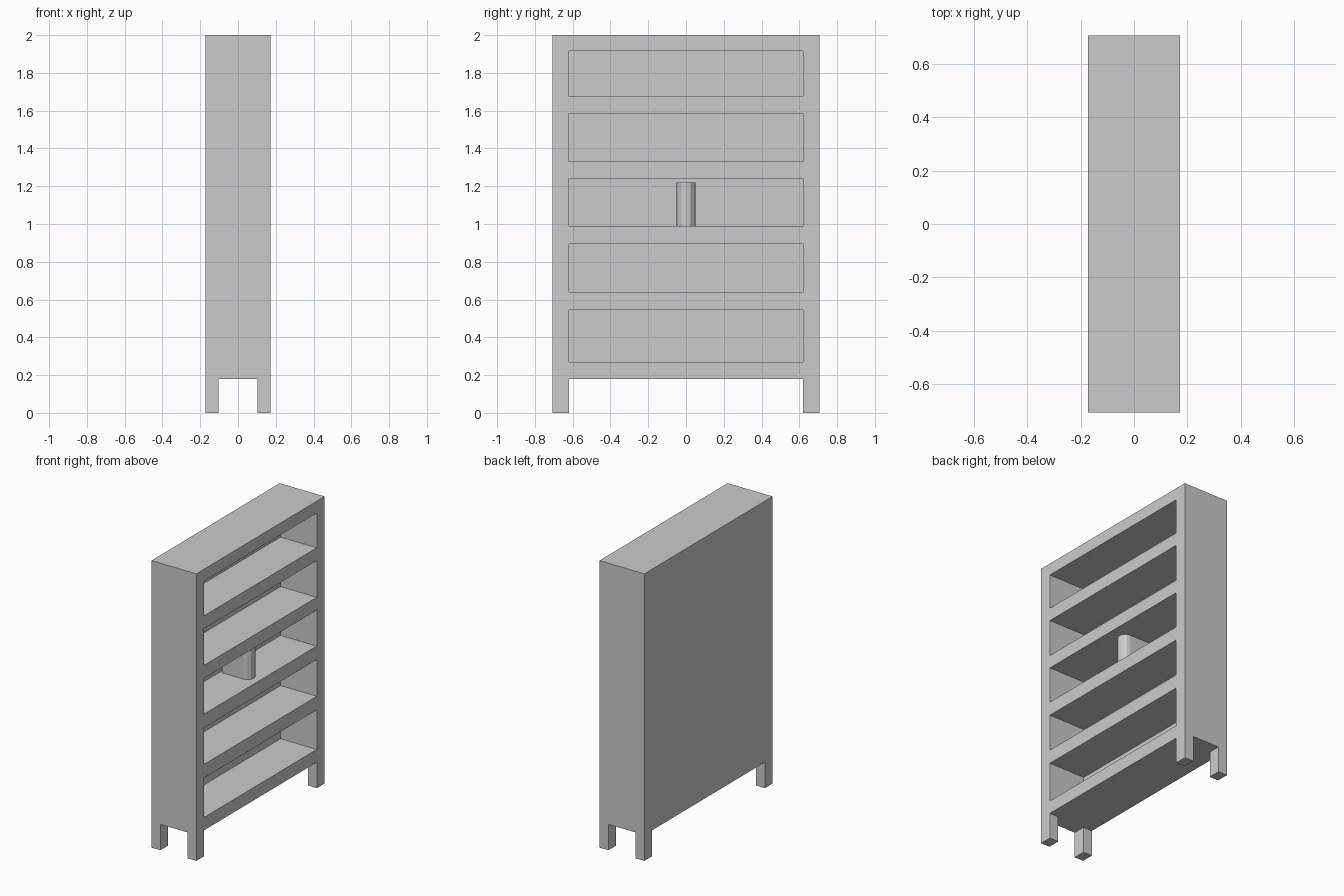
import bpy, bmesh
from math import sin, cos, pi

if "Cube" in bpy.data.objects:
    bpy.data.objects.remove(bpy.data.objects["Cube"])

X, Y, TOP = 0.173, 0.706, 2.0      # half depth, half width, height
LEG_X, LEG_Y, LEG_H = 0.104, 0.62, 0.18
BACK = -0.106                      # inner face of back panel


def make_object(name, bm):
    bmesh.ops.recalc_face_normals(bm, faces=bm.faces)
    mesh = bpy.data.meshes.new(name)
    bm.to_mesh(mesh)
    bm.free()
    obj = bpy.data.objects.new(name, mesh)
    bpy.context.collection.objects.link(obj)
    return obj


def prism(name, outline, z0, z1):
    bm = bmesh.new()
    face = bm.faces.new([bm.verts.new((x, y, z0)) for x, y in outline])
    top = bmesh.ops.extrude_face_region(bm, geom=[face])["geom"]
    verts = [g for g in top if isinstance(g, bmesh.types.BMVert)]
    bmesh.ops.translate(bm, verts=verts, vec=(0, 0, z1 - z0))
    return make_object(name, bm)


def box(name, x0, x1, y0, y1, z0, z1):
    return prism(name, [(x0, y0), (x1, y0), (x1, y1), (x0, y1)], z0, z1)


# Bookcase body, carved from one block
bookcase = box("bookcase", -X, X, -Y, Y, 0, TOP)

# Shelf bays, open towards +x
bays = [(0.27, 0.545), (0.64, 0.895), (0.99, 1.24), (1.33, 1.585), (1.675, 1.917)]
cutters = [box("bay_cutter", BACK, X + 0.1, -LEG_Y, LEG_Y, a, b) for a, b in bays]

# Gaps between the four legs
cutters.append(box("side_gap_cutter", -X - 0.1, X + 0.1, -LEG_Y, LEG_Y, -0.1, LEG_H))
cutters.append(box("end_gap_cutter", -LEG_X, LEG_X, -Y - 0.1, Y + 0.1, -0.1, LEG_H))

bpy.context.view_layer.objects.active = bookcase
for cutter in cutters:
    cutter.hide_render = True
    mod = bookcase.modifiers.new("cut", 'BOOLEAN')
    mod.operation = 'DIFFERENCE'
    mod.solver = 'EXACT'
    mod.object = cutter
    bpy.ops.object.modifier_apply(modifier=mod.name)
    bpy.data.objects.remove(cutter)

# Book with rounded spine, standing on the middle shelf
R, SPINE_X, SEG = 0.05, 0.073, 6
spine = [(SPINE_X + R * cos(a), R * sin(a))
         for a in (-pi / 2 + pi * i / SEG for i in range(SEG + 1))]
prism("book", [(-0.09, -R)] + spine + [(-0.09, R)], 0.99, 1.22)
